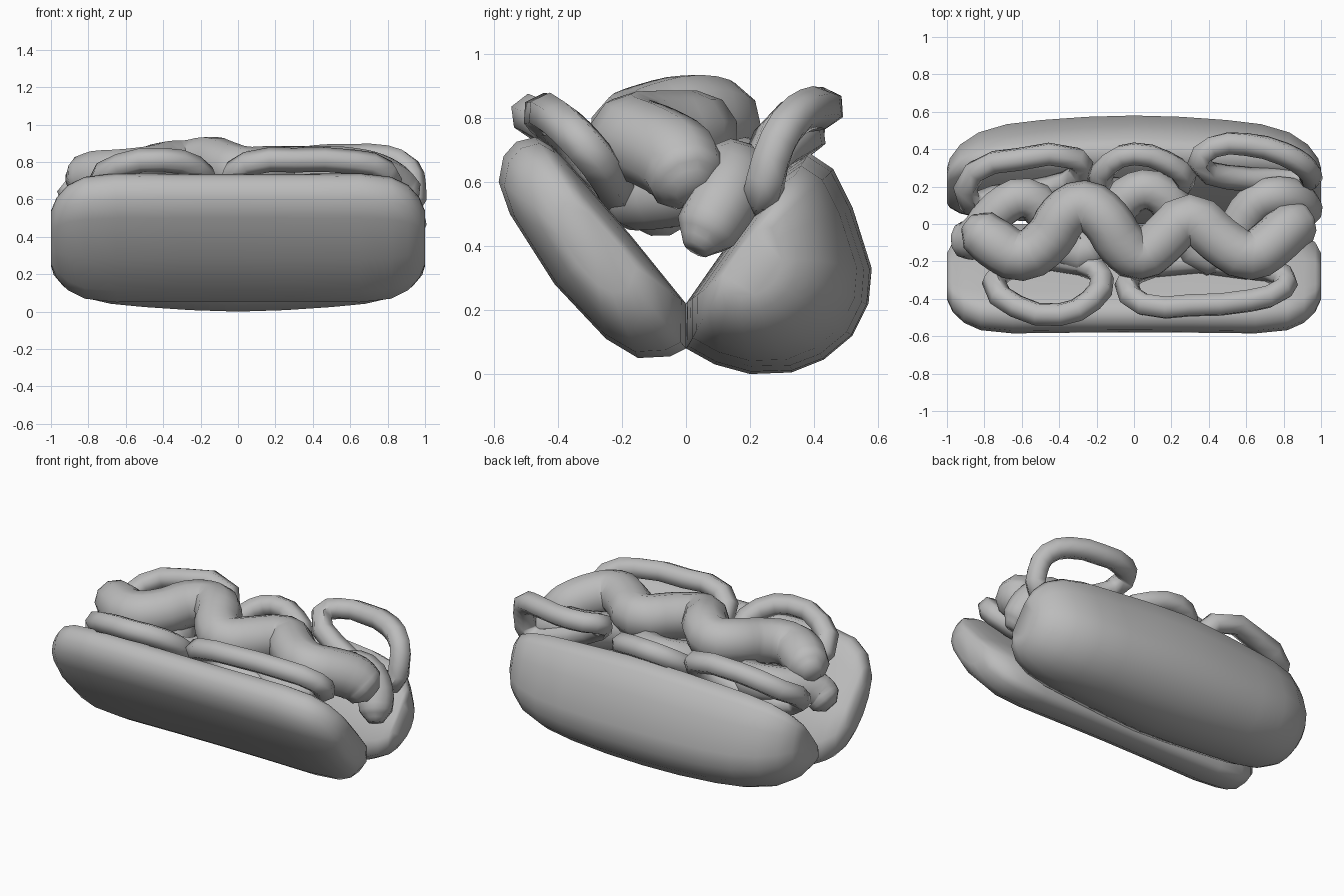
import bpy, bmesh, math
from mathutils import Vector

cube = bpy.data.objects.get("Cube")
if cube:
    bpy.data.objects.remove(cube, do_unlink=True)

grey = bpy.data.materials.new("plain_grey")
grey.use_nodes = True
GREY = (0.5, 0.5, 0.5, 1)
grey.diffuse_color = GREY
grey.node_tree.nodes["Principled BSDF"].inputs["Base Color"].default_value = GREY


def finish(name, mesh, angle):
    """Clean a mesh, add it to the scene and shade it."""
    bm = bmesh.new()
    bm.from_mesh(mesh)
    bmesh.ops.remove_doubles(bm, verts=bm.verts, dist=0.0005)
    bmesh.ops.recalc_face_normals(bm, faces=bm.faces)
    bm.to_mesh(mesh)
    bm.free()
    mesh.materials.clear()
    mesh.materials.append(grey)
    obj = bpy.data.objects.new(name, mesh)
    bpy.context.scene.collection.objects.link(obj)
    bpy.ops.object.select_all(action='DESELECT')
    obj.select_set(True)
    bpy.context.view_layer.objects.active = obj
    bpy.ops.object.shade_smooth_by_angle(angle=math.radians(angle))


def bun(name, profile, centre, along, stations):
    """Loft a side profile along x. Each station gives x, then the scale
    along the inner face and the scale across the thickness."""
    bm = bmesh.new()
    centre = Vector(centre)
    u = Vector(along).normalized()
    w = Vector((-u.y, u.x))
    full = [(-x, a, b) for x, a, b in reversed(stations) if x > 0] + stations
    rings = []
    for x, a, b in full:
        ring = []
        for p in profile:
            d = Vector(p) - centre
            q = centre + u * d.dot(u) * a + w * d.dot(w) * b
            ring.append(bm.verts.new((x, q.x, q.y)))
        rings.append(ring)
    n = len(profile)
    for a, b in zip(rings, rings[1:]):
        for i in range(n):
            j = (i + 1) % n
            bm.faces.new((a[i], a[j], b[j], b[i]))
    bm.faces.new(rings[0])
    bm.faces.new(rings[-1])
    mesh = bpy.data.meshes.new(name)
    bm.to_mesh(mesh)
    bm.free()
    finish(name, mesh, 70)


def tube(name, points, radius, closed=False, sides=1, steps=3):
    """Sweep a round section along a smooth path, with rounded open ends."""
    pts = [(Vector(p), 1) for p in points]
    if not closed:
        first, last = pts[0][0], pts[-1][0]
        pts[0] = (first, 0.4)
        pts[-1] = (last, 0.4)
        pts.insert(1, (first.lerp(pts[1][0], 0.4), 0.9))
        pts.insert(-1, (last.lerp(pts[-2][0], 0.4), 0.9))
    curve = bpy.data.curves.new(name, 'CURVE')
    curve.dimensions = '3D'
    curve.bevel_depth = radius
    curve.bevel_resolution = sides
    curve.resolution_u = steps
    curve.use_fill_caps = not closed
    spline = curve.splines.new('BEZIER')
    spline.bezier_points.add(len(pts) - 1)
    spline.use_cyclic_u = closed
    for bp, (co, r) in zip(spline.bezier_points, pts):
        bp.co = co
        bp.radius = r
        bp.handle_left_type = bp.handle_right_type = 'AUTO'
    temp = bpy.data.objects.new(name + "_path", curve)
    bpy.context.scene.collection.objects.link(temp)
    bpy.context.view_layer.update()
    graph = bpy.context.evaluated_depsgraph_get()
    mesh = bpy.data.meshes.new_from_object(temp.evaluated_get(graph))
    bpy.data.objects.remove(temp, do_unlink=True)
    mesh.name = name
    finish(name, mesh, 62)


# Bun halves, meeting along the bottom like a hinge
bun("front_bun",
    [(0, .08), (0, .22), (-.17, .43), (-.36, .65), (-.42, .71), (-.47, .74),
     (-.53, .725), (-.57, .68), (-.585, .6), (-.55, .5), (-.41, .28),
     (-.25, .11), (-.15, .05), (-.05, .055)],
    (-.27, .4), (-.6, .75),
    [(0, .99, .97), (.3, .99, .98), (.65, 1, 1), (.82, .94, .96),
     (.91, .81, .84), (.97, .61, .68), (1, .4, .48)])
bun("back_bun",
    [(0, .08), (0, .22), (.14, .42), (.3, .63), (.385, .69), (.46, .64),
     (.52, .52), (.58, .33), (.57, .22), (.52, .12), (.43, .045),
     (.33, .005), (.2, 0), (.09, .03)],
    (.17, .36), (.38, .5),
    [(0, 1, 1), (.25, .97, .99), (.5, .92, .95), (.68, .88, .89),
     (.83, .8, .77), (.93, .66, .6), (.985, .48, .42), (1, .34, .3)])

# Wavy strips of filling, one above the other
tube("upper_filling",
     [(-.89, .01, .7), (-.75, -.1, .73), (-.6, -.17, .74), (-.45, -.07, .76),
      (-.38, .04, .78), (-.27, .1, .785), (-.15, .02, .805), (-.07, -.1, .78),
      (.03, -.17, .75), (.15, -.09, .75), (.3, .03, .75), (.45, -.08, .75),
      (.62, -.17, .74), (.74, -.1, .71), (.83, -.02, .66), (.93, .02, .57)],
     .135, sides=3)
tube("lower_filling",
     [(-.95, -.09, .47), (-.86, -.08, .55), (-.72, .08, .61), (-.58, .14, .62),
      (-.45, .03, .58), (-.3, -.16, .56), (-.15, -.02, .57), (-.03, .15, .62),
      (.1, .18, .63), (.25, .03, .59), (.4, -.17, .56), (.55, -.03, .57),
      (.65, .11, .61), (.77, .15, .62), (.88, .11, .53), (.94, .03, .39)],
     .11, sides=3)

# Loose rings resting against the inside of each bun half
rings = {
    "front_right_ring": [(-.75, -.31, .68), (-.63, -.44, .78), (-.4, -.485, .81),
                         (-.23, -.41, .77), (-.17, -.29, .67), (-.28, -.21, .58),
                         (-.6, -.21, .58)],
    "front_left_ring": [(-.04, -.32, .69), (.05, -.43, .79), (.3, -.435, .81),
                        (.62, -.41, .8), (.79, -.35, .75), (.8, -.28, .67),
                        (.6, -.23, .59), (.1, -.22, .58)],
    "back_right_ring": [(-.88, .11, .57), (-.85, .28, .69), (-.62, .345, .76),
                        (-.31, .35, .75), (-.29, .27, .67), (-.45, .19, .57),
                        (-.75, .14, .52)],
    "back_middle_ring": [(-.18, .22, .62), (-.12, .33, .71), (0, .375, .745),
                         (.17, .33, .72), (.27, .25, .66), (.22, .2, .57),
                         (-.05, .18, .55)],
    "back_left_ring": [(.35, .33, .8), (.42, .41, .825), (.6, .425, .83),
                       (.8, .375, .825), (.91, .31, .77), (.94, .265, .67),
                       (.92, .24, .56), (.75, .24, .58), (.5, .25, .68)],
}
for name, path in rings.items():
    tube(name, path, .066, closed=True, steps=2)
